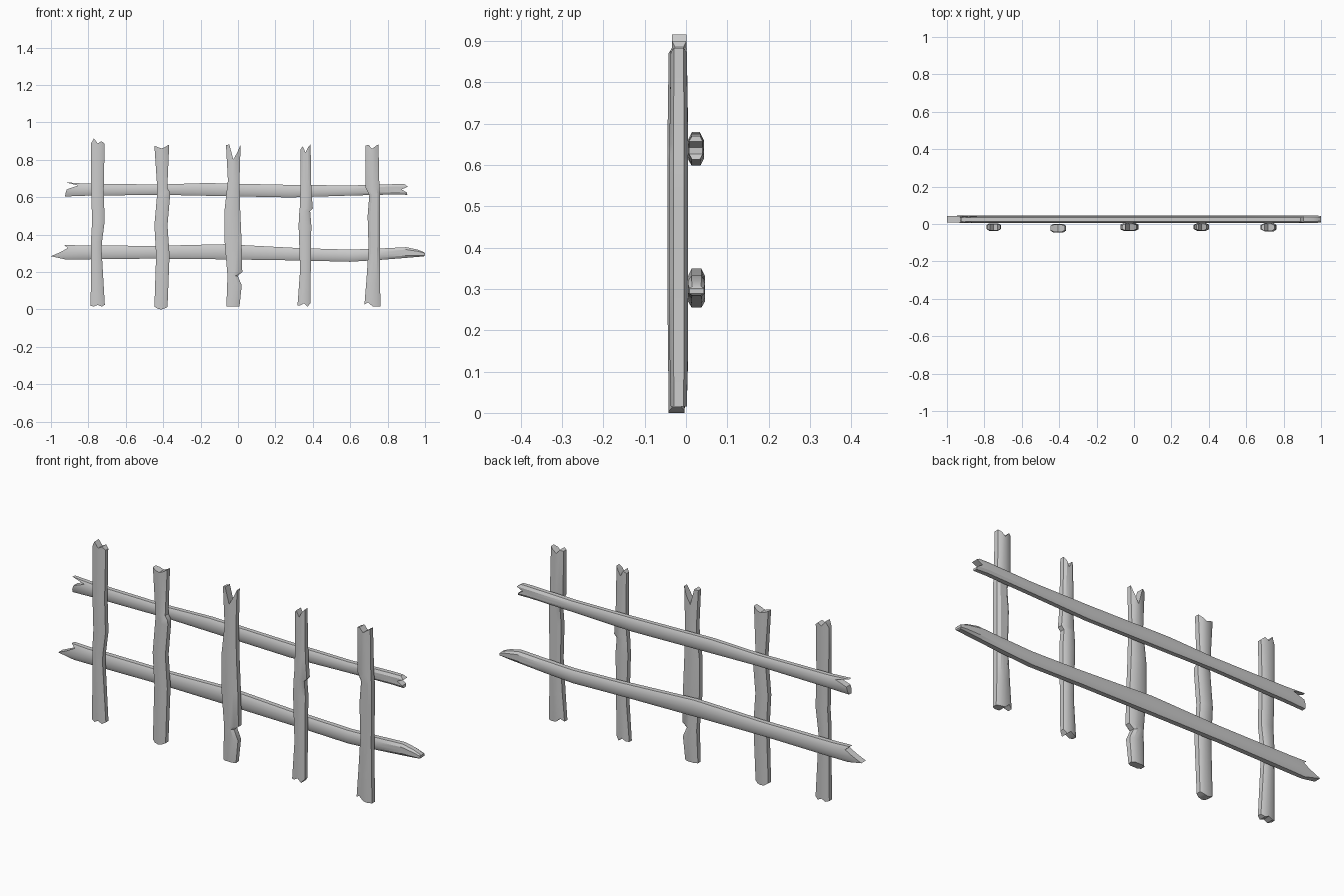
import bpy, bmesh, math

if "Cube" in bpy.data.objects:
    bpy.data.objects.remove(bpy.data.objects["Cube"])

# Columns across a board: (position across the width, share of half depth)
COLS = [(-1, .58), (-.55, 1), (0, 1), (.55, 1), (1, .58)]


def board(name, stations, start, end, y0, y1, lying=False):
    """Rough plank, in hundredths. stations: (along, low side, high side);
    start / end: splinter offsets for each column at the two ends."""
    bm = bmesh.new()
    n, last = len(COLS), len(stations) - 1
    yc, half = (y0 + y1) / 2, (y1 - y0) / 2
    rings = []
    for i, (t, lo, hi) in enumerate(stations):
        jag = start if i == 0 else end if i == last else [0] * n
        depth = half * (.86 if i in (0, last) else 1)
        ring = []
        for side in (-1, 1):
            for k, (u, d) in enumerate(COLS):
                a = t + jag[k]
                w = (lo + hi) / 2 + u * (hi - lo) / 2
                y = yc + side * d * depth
                co = (a, y, w) if lying else (w, y, a)
                ring.append(bm.verts.new([c / 100 for c in co]))
        rings.append(ring[:n] + ring[n:][::-1])
    m = 2 * n
    for a, b in zip(rings, rings[1:]):
        for k in range(m):
            j = (k + 1) % m
            bm.faces.new((a[k], a[j], b[j], b[k]))
    # splintered end caps
    for r in (rings[0], rings[-1]):
        for k in range(n - 1):
            bm.faces.new((r[k], r[k + 1], r[m - 2 - k], r[m - 1 - k]))
    bmesh.ops.recalc_face_normals(bm, faces=bm.faces[:])
    me = bpy.data.meshes.new(name)
    bm.to_mesh(me)
    bm.free()
    ob = bpy.data.objects.new(name, me)
    bpy.context.collection.objects.link(ob)
    bpy.context.view_layer.objects.active = ob
    ob.select_set(True)
    bpy.ops.object.shade_smooth_by_angle(angle=math.radians(32))
    ob.select_set(False)
    return ob


# Upright pickets, left to right
board("picket_1",
      [(2, -78.8, -71.2), (33, -78.5, -73), (37, -78.6, -72.6),
       (47, -78, -71.3), (64, -78.5, -71.8), (88.5, -78.7, -71.3)],
      [0, -.5, .5, -.5, .5], [0, 3, .3, 1.5, 0], -3.7, .4)
board("picket_2",
      [(1, -44.7, -37.7), (29, -43.8, -36.6), (45, -44.7, -37.7),
       (61, -43.3, -36.3), (63, -43.2, -36.5), (65, -43.2, -37.8),
       (87.5, -44.7, -36.8)],
      [.5, -.5, -1, -.5, .3], [0, -.7, -1.4, -.4, .7], -4.5, 0)
board("picket_3",
      [(1.5, -6.2, .8), (13, -5.8, 2), (18, -5.6, -.2), (20, -5.8, 2.3),
       (37, -7.2, 1.9), (53, -7.2, 1.2), (69, -5.4, .8), (87.5, -6.4, 1.4)],
      [0, 0, 0, 0, 0], [.3, .8, -7.3, -3.5, .6], -3.8, .5)
board("picket_4",
      [(2, 31.8, 38.8), (21, 33.2, 38.9), (45, 32.4, 39.2), (52.5, 32.8, 38.6),
       (54, 33, 40), (64, 33.4, 39.2), (86.5, 33.4, 38.8)],
      [0, .2, 1.3, -.5, 1.5], [-.8, .6, -2.5, .3, 1.8], -3.7, .5)
board("picket_5",
      [(2, 67.6, 76.2), (16, 68.7, 75.9), (33, 69.8, 75.8), (50, 69.3, 76),
       (61, 70.2, 76), (65, 68.3, 75.6), (87.5, 68.2, 75.1)],
      [.6, 1.8, -.3, -.5, -.5], [0, .6, -1.6, -.2, .8], -4, .5)

# Horizontal rails behind the pickets
board("upper_rail",
      [(-92.5, 60.4, 68), (-82, 60.8, 67.3), (-42, 61.3, 66.8),
       (-17, 60.8, 67.6), (28, 59.9, 66.6), (60, 60.9, 66.3), (84, 61.5, 67),
       (90, 61.3, 67)],
      [0, .3, 1, 7, 0], [.5, .2, -2.5, .8, -1], .5, 4.3, True)
board("lower_rail",
      [(-93, 26.7, 34.6), (-84, 26.8, 34.2), (-45, 27.2, 34), (-7, 26.8, 34.9),
       (33, 26.2, 32.8), (60, 25.5, 32), (76, 26.5, 32.6), (90, 27.6, 33.3),
       (96, 28.1, 32), (100, 28.4, 30.6)],
      [1, -7, -2, 2, 0], [-.5, 0, 0, 0, -.5], .5, 4.6, True)
